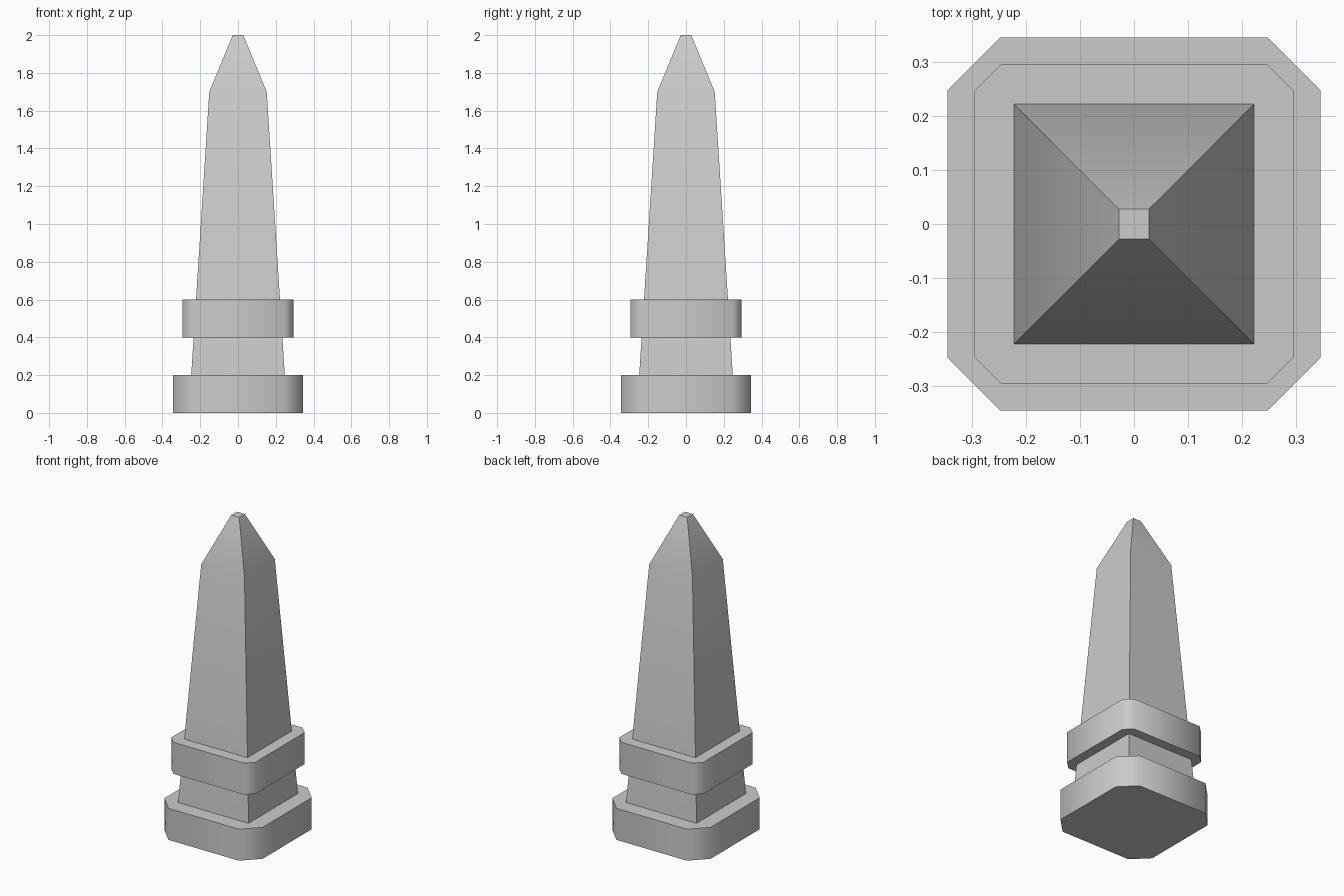
import bpy, bmesh, math

if "Cube" in bpy.data.objects:
    bpy.data.objects.remove(bpy.data.objects["Cube"])


def square(half, cut=0.0):
    """Square outline, with its corners cut off when cut > 0."""
    a, b = half, half - cut
    if cut == 0:
        return [(a, -a), (a, a), (-a, a), (-a, -a)]
    return [(a, -b), (a, b), (b, a), (-b, a), (-a, b), (-a, -b), (-b, -a), (b, -a)]


def loft(name, sections):
    """Closed solid through a stack of (z, outline) sections."""
    bm = bmesh.new()
    rings = [[bm.verts.new((x, y, z)) for x, y in outline] for z, outline in sections]
    for low, high in zip(rings, rings[1:]):
        n = len(low)
        for i in range(n):
            j = (i + 1) % n
            bm.faces.new((low[i], low[j], high[j], high[i]))
    bm.faces.new(rings[0][::-1])
    bm.faces.new(rings[-1])
    mesh = bpy.data.meshes.new(name)
    bm.to_mesh(mesh)
    bm.free()
    obj = bpy.data.objects.new(name, mesh)
    bpy.context.collection.objects.link(obj)
    # Soft cut corners, sharp right-angled edges
    bpy.ops.object.select_all(action='DESELECT')
    obj.select_set(True)
    bpy.context.view_layer.objects.active = obj
    bpy.ops.object.shade_smooth_by_angle(angle=math.radians(50))
    return obj


# Wide foot slab and the narrower collar above it
for name, z0, z1, half, cut in (("base_slab", 0.0, 0.2, 0.345, 0.098),
                                ("collar", 0.4, 0.6, 0.295, 0.048)):
    loft(name, [(z0, square(half, cut)), (z1, square(half, cut))])

# Tapered shaft with its blunt pyramid tip, sunk slightly into the base
loft("shaft", [(0.1, square(0.254)), (1.7, square(0.152)), (2.0, square(0.028))])
